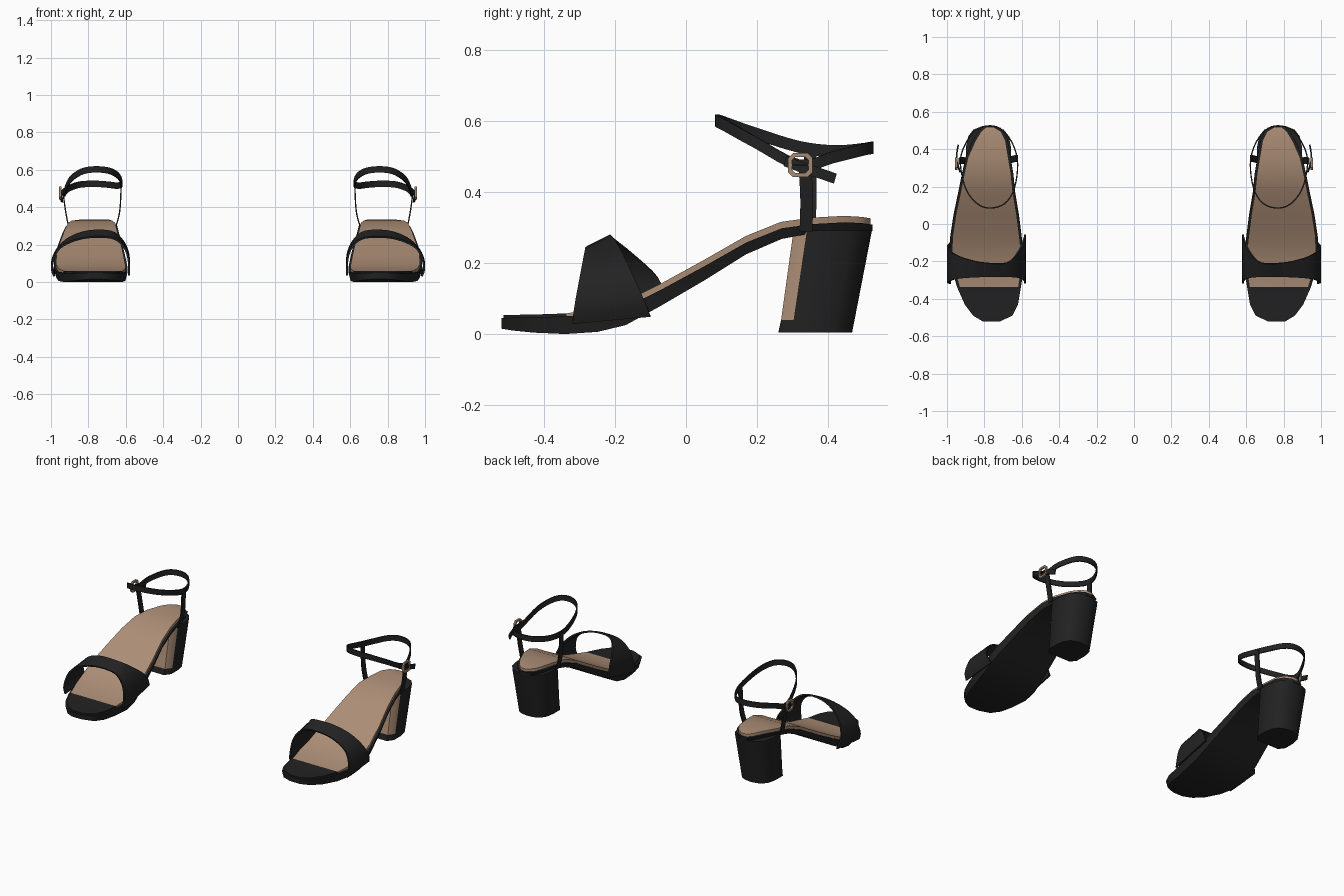
import bpy, bmesh
from mathutils import Vector

cube = bpy.data.objects.get("Cube")
if cube:
    bpy.data.objects.remove(cube, do_unlink=True)


def material(name, colour):
    mat = bpy.data.materials.new(name)
    mat.use_nodes = True
    mat.diffuse_color = (*colour, 1)
    bsdf = mat.node_tree.nodes["Principled BSDF"]
    bsdf.inputs["Base Color"].default_value = (*colour, 1)
    bsdf.inputs["Roughness"].default_value = 0.6
    return mat


black = material("black leather", (0.016, 0.016, 0.016))
tan = material("tan lining", (0.42, 0.275, 0.185))
bronze = material("bronze metal", (0.38, 0.25, 0.17))


def smooth_path(points, cyclic=False, steps=4):
    """Catmull-Rom refinement of a point list of any dimension."""
    pts = [Vector(p) for p in points]
    n = len(pts)
    at = (lambda i: pts[i % n]) if cyclic else (lambda i: pts[max(0, min(n - 1, i))])
    out = []
    for i in range(n if cyclic else n - 1):
        a, b, c, d = (at(i + k) for k in (-1, 0, 1, 2))
        for s in range(steps):
            t = s / steps
            out.append(0.5 * (2 * b + (c - a) * t + (2 * a - 5 * b + 4 * c - d) * t ** 2
                              + (3 * b - a - 3 * c + d) * t ** 3))
    return out if cyclic else out + [pts[-1]]


def loft(name, rings, mats, cyclic=False, closed=True, thickness=0, rule=None, angle=0.7):
    """Skin a row of cross-sections, then mirror it to make the pair."""
    bm = bmesh.new()
    rows = [[bm.verts.new(p) for p in ring] for ring in rings]
    m = len(rows[0])
    for i in range(len(rows) if cyclic else len(rows) - 1):
        a, b = rows[i], rows[(i + 1) % len(rows)]
        for j in range(m if closed else m - 1):
            k = (j + 1) % m
            bm.faces.new((a[j], a[k], b[k], b[j]))
    if closed and not cyclic:
        bm.faces.new(rows[0])
        bm.faces.new(rows[-1])
    bmesh.ops.recalc_face_normals(bm, faces=bm.faces)
    if rule:
        for f in bm.faces:
            f.material_index = rule(f.calc_center_median(), f.normal)
    mesh = bpy.data.meshes.new(name)
    bm.to_mesh(mesh)
    bm.free()
    for mat in mats:
        mesh.materials.append(mat)
    obj = bpy.data.objects.new(name, mesh)
    bpy.context.collection.objects.link(obj)
    bpy.ops.object.select_all(action="DESELECT")
    obj.select_set(True)
    bpy.context.view_layer.objects.active = obj
    if thickness:
        solid = obj.modifiers.new("thickness", "SOLIDIFY")
        solid.thickness, solid.offset = thickness, 0
        bpy.ops.object.modifier_apply(modifier="thickness")
    pair = obj.modifiers.new("pair", "MIRROR")
    pair.use_mirror_merge = False
    bpy.ops.object.modifier_apply(modifier="pair")
    bpy.ops.object.shade_smooth_by_angle(angle=angle)
    return obj


def band(name, points, across, cyclic=False):
    """Thin strap following a path, widened both ways along a direction."""
    w = Vector(across)
    rings = [(p - w, p + w) for p in smooth_path(points, cyclic)]
    return loft(name, rings, [black], cyclic, closed=False, thickness=0.007)


# Sole stations: y, outer x, inner x, bottom z, top z
stations = [
    (-.52, .81, .715, .015, .045),
    (-.49, .86, .65, .01, .046),
    (-.43, .905, .62, .004, .047),
    (-.34, .945, .605, 0, .05),
    (-.25, .972, .59, .006, .055),
    (-.17, .985, .59, .025, .075),
    (-.07, .983, .6, .08, .125),
    (.05, .965, .615, .15, .19),
    (.17, .94, .635, .225, .258),
    (.27, .92, .645, .268, .298),
    (.36, .9, .66, .285, .31),
    (.45, .86, .675, .29, .315),
    (.5, .83, .7, .29, .312),
    (.525, .8, .74, .29, .308),
]
sole, insole = [], []
for y, xo, xi, zb, zt in stations:
    e = 0.012
    sole.append([(xo - e, y, zb), (xo, y, zt), (xi, y, zt), (xi + e, y, zb)])
    h = 0.008 if y < -0.3 else 0.018
    y *= 0.99
    insole.append([(xo - e, y, zt - .01), (xo - e, y, zt + h),
                   (xi + e, y, zt + h), (xi + e, y, zt - .01)])
loft("sole", sole, [black])
# Insole, with a black toe cover
loft("insole", insole, [tan, black], rule=lambda c, n: int(c.y < -0.34))

# Block heel: D-shaped section, tan front, black tip
half = [(.75, 0), (1, .17), (1, .5), (.9, .75), (.68, .91), (.35, .98)]
outline = half + [(0, 1)] + [(-u, v) for u, v in reversed(half)]
heel = []
for z, y0, y1, w in [(.004, .26, .468, .105), (.04, .268, .475, .107), (.292, .303, .524, .12)]:
    heel.append([(.778 + u * w, y0 + v * (y1 - y0), z) for u, v in outline])
loft("heel", heel, [black, tan], rule=lambda c, n: int(n.y < -0.4 and c.z > 0.04))

# Toe strap, outer side to inner side: x, front y, front z, rear y, rear z
arch = [
    (.983, -.32, .03, -.1, .05),
    (.995, -.314, .08, -.122, .105),
    (.967, -.298, .165, -.155, .175),
    (.9, -.288, .212, -.185, .237),
    (.8, -.282, .238, -.207, .272),
    (.68, -.282, .236, -.207, .27),
    (.62, -.288, .2, -.15, .225),
    (.588, -.3, .135, -.08, .16),
    (.582, -.318, .035, -.055, .095),
]
rings = [((x, yf, zf), (x, yr, zr)) for x, yf, zf, yr, zr in smooth_path(arch)]
loft("toe_strap", rings, [black], closed=False, thickness=0.01)

# Ankle strap loop, starting at the buckle and running round the front
loop = [
    (.928, .32, .475), (.9, .19, .543), (.84, .11, .588), (.77, .085, .602),
    (.69, .11, .595), (.64, .19, .567), (.622, .32, .527), (.645, .42, .515),
    (.7, .5, .521), (.77, .525, .525), (.85, .5, .52), (.91, .41, .497),
]
band("ankle_strap", loop, (0, 0, .017), cyclic=True)
band("strap_end", [(.93, .28, .487), (.946, .33, .468), (.947, .38, .452), (.94, .42, .438)],
     (0, .004, .014))
band("outer_riser", [(.905, .338, .29), (.922, .34, .38), (.935, .335, .475)], (0, .018, 0))
band("inner_riser", [(.655, .345, .29), (.632, .35, .38), (.624, .35, .53)], (0, .018, 0))

# Buckle frame: rounded square ring, with a pin across it
corners = [(1, .6), (.6, 1), (-.6, 1), (-1, .6), (-1, -.6), (-.6, -1), (.6, -1), (1, -.6)]
frame = [[(x, .322 + a * r, .476 + b * r)
          for x, r in ((.944, .034), (.956, .034), (.956, .023), (.944, .023))]
         for a, b in corners]
loft("buckle", frame, [bronze], cyclic=True)
pin = [[(.952 + a * .003, y, .476 + b * .003) for a, b in ((1, 1), (-1, 1), (-1, -1), (1, -1))]
       for y in (.295, .35)]
loft("buckle_pin", pin, [black])
